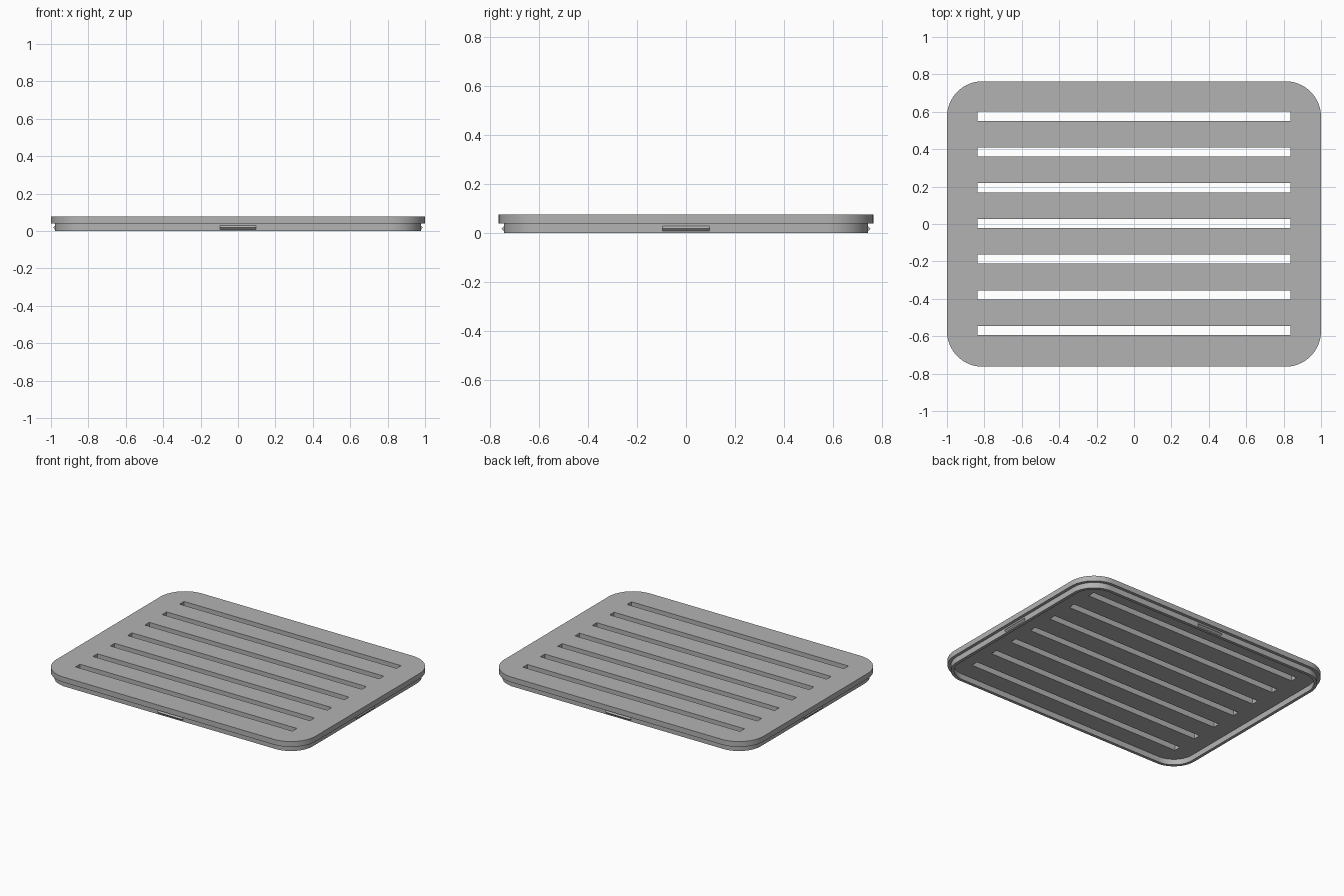
import bpy, bmesh, math
from mathutils import Matrix

cube = bpy.data.objects.get("Cube")
if cube:
    bpy.data.objects.remove(cube)

grey = bpy.data.materials.new("plain_grey")
grey.use_nodes = True
colour = (0.45, 0.45, 0.45, 1)
grey.diffuse_color = colour
grey.node_tree.nodes["Principled BSDF"].inputs["Base Color"].default_value = colour

HALF_X, HALF_Y, RADIUS = 1.0, 0.763, 0.19
STEP_Z, TOP_Z = 0.039, 0.076


def rounded(inset, steps=16):
    """Rounded rectangle outline, inset from the plate edge."""
    r = RADIUS - inset
    pts = []
    for k, (sx, sy) in enumerate([(1, 1), (-1, 1), (-1, -1), (1, -1)]):
        for i in range(steps + 1):
            a = math.pi / 2 * (k + i / steps)
            pts.append((sx * (HALF_X - RADIUS) + r * math.cos(a),
                        sy * (HALF_Y - RADIUS) + r * math.sin(a)))
    return pts


def slot(y, half_len=0.837, half_w=0.0245):
    return [(sx * half_len, y + sy * half_w)
            for sx, sy in [(-1, -1), (1, -1), (1, 1), (-1, 1)]]


def finish(name, mesh):
    mesh.materials.clear()
    mesh.materials.append(grey)
    obj = bpy.data.objects.new(name, mesh)
    bpy.context.collection.objects.link(obj)
    bpy.ops.object.select_all(action='DESELECT')
    obj.select_set(True)
    bpy.context.view_layer.objects.active = obj
    bpy.ops.object.shade_smooth_by_angle(angle=math.radians(30))
    return obj


def slab(name, outlines, z0, z1):
    """Extrude a filled outline; further outlines become holes."""
    curve = bpy.data.curves.new(name, 'CURVE')
    curve.dimensions, curve.fill_mode = '2D', 'BOTH'
    curve.extrude = (z1 - z0) / 2
    for pts in outlines:
        spline = curve.splines.new('POLY')
        spline.points.add(len(pts) - 1)
        for p, (x, y) in zip(spline.points, pts):
            p.co = (x, y, 0, 1)
        spline.use_cyclic_u = True
    helper = bpy.data.objects.new(name + "_outline", curve)
    mesh = bpy.data.meshes.new_from_object(helper)
    bpy.data.objects.remove(helper)
    bm = bmesh.new()
    bm.from_mesh(mesh)
    bmesh.ops.remove_doubles(bm, verts=bm.verts, dist=1e-5)
    bmesh.ops.translate(bm, verts=bm.verts, vec=(0, 0, (z0 + z1) / 2))
    bmesh.ops.recalc_face_normals(bm, faces=bm.faces)
    bm.to_mesh(mesh)
    bm.free()
    return finish(name, mesh)


def clip(name, angle, distance, half_w=0.096):
    """Small wedge-shaped snap ridge on the outside of the lip."""
    profile = [(-0.005, 0.008), (0.0, 0.008), (0.009, 0.018),
               (0.0, 0.028), (-0.005, 0.028)]
    bm = bmesh.new()
    face = bm.faces.new([bm.verts.new((distance + d, -half_w, z)) for d, z in profile])
    ext = bmesh.ops.extrude_face_region(bm, geom=[face])
    moved = [v for v in ext["geom"] if isinstance(v, bmesh.types.BMVert)]
    bmesh.ops.translate(bm, verts=moved, vec=(0, 2 * half_w, 0))
    bmesh.ops.rotate(bm, verts=bm.verts, matrix=Matrix.Rotation(angle, 3, 'Z'))
    bmesh.ops.recalc_face_normals(bm, faces=bm.faces)
    mesh = bpy.data.meshes.new(name)
    bm.to_mesh(mesh)
    bm.free()
    finish(name, mesh)


# Slotted top plate
slab("slotted_plate", [rounded(0)] + [slot(0.003 + 0.191 * i) for i in range(-3, 4)],
     STEP_Z, TOP_Z)

# Hollow lip below the plate
slab("lower_lip", [rounded(0.021), rounded(0.042)], 0, STEP_Z)

# Snap ridges, one on each side
for i, side in enumerate(["left", "back", "right", "front"]):
    clip(side + "_clip", i * math.pi / 2, (HALF_Y if i % 2 else HALF_X) - 0.021)
